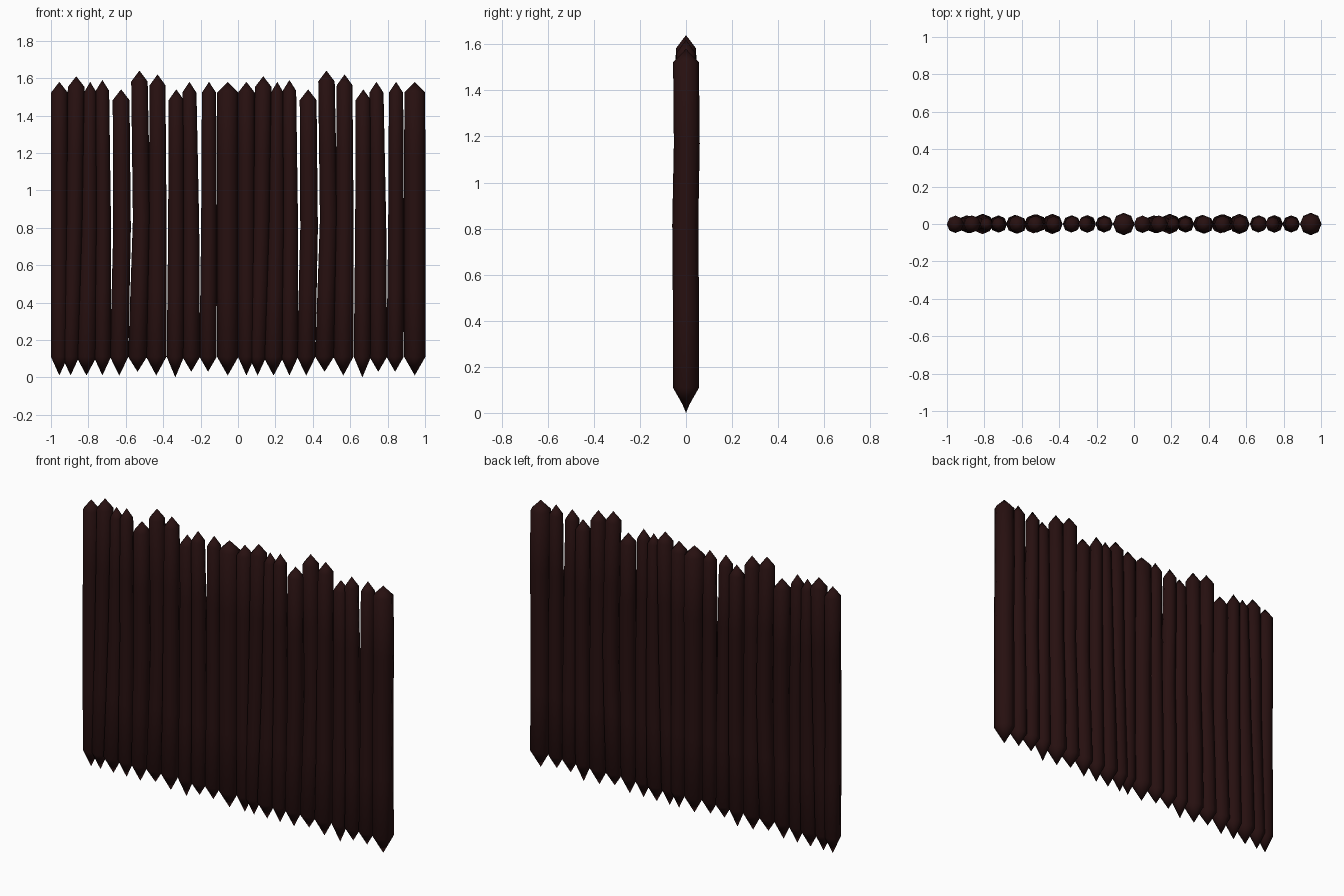
import bpy
import bmesh
import math
import random

random.seed(4)

default_cube = bpy.data.objects.get("Cube")
if default_cube:
    bpy.data.objects.remove(default_cube, do_unlink=True)

# Dark wood material
wood = bpy.data.materials.new("dark wood")
wood.use_nodes = True
wood_colour = (0.020, 0.005, 0.005, 1)
wood.diffuse_color = wood_colour
wood.node_tree.nodes["Principled BSDF"].inputs["Base Color"].default_value = wood_colour

SIDES = 8
SHOULDER_LOW = 0.11      # where the lower point starts
PANEL_WIDTH = 1.0

# Stakes of one panel: x at foot, middle and head, foot radius, head radius,
# height of the lower point and of the upper point
STAKES = [
    (-.955, -.955, -.955, .045, .045, .01, 1.58),
    (-.895, -.875, -.865, .046, .045, .01, 1.61),
    (-.81, -.795, -.79, .054, .034, .01, 1.58),
    (-.725, -.72, -.725, .046, .036, .01, 1.59),
    (-.635, -.62, -.625, .049, .045, .01, 1.54),
    (-.537, -.515, -.527, .05, .044, .03, 1.64),
    (-.437, -.43, -.43, .054, .042, .01, 1.62),
    (-.335, -.33, -.33, .046, .041, 0, 1.54),
    (-.25, -.25, -.26, .047, .038, .03, 1.58),
    (-.16, -.155, -.155, .046, .038, .03, 1.58),
    (-.055, -.055, -.055, .057, .056, .01, 1.58),
]


def mix(a, b, t):
    return a + (b - a) * t


def stake_mesh(name, foot, middle, head, foot_radius, head_radius, low, high):
    """A slightly crooked tapered pole with a point at each end."""
    bm = bmesh.new()
    shoulder_high = high - 0.058
    rings = []
    for step in range(5):
        t = step / 4
        z = mix(SHOULDER_LOW, shoulder_high, t)
        x = mix(foot, middle, t * 2) if t < 0.5 else mix(middle, head, t * 2 - 1)
        radius = mix(foot_radius, head_radius, t)
        # Small bends in depth along the middle of the pole
        y = random.uniform(-0.004, 0.004) if 0 < step < 4 else 0
        rings.append([
            bm.verts.new((x + radius * math.cos(a), y + radius * math.sin(a), z))
            for a in (math.tau * i / SIDES for i in range(SIDES))
        ])
    bottom = bm.verts.new((foot, 0, low))
    top = bm.verts.new((head, 0, high))

    # Sides between the rings, then the two points
    for i in range(SIDES):
        j = (i + 1) % SIDES
        for lower, upper in zip(rings, rings[1:]):
            bm.faces.new((lower[i], lower[j], upper[j], upper[i]))
        bm.faces.new((rings[0][j], rings[0][i], bottom))
        bm.faces.new((rings[-1][i], rings[-1][j], top))
    bmesh.ops.recalc_face_normals(bm, faces=bm.faces)

    mesh = bpy.data.meshes.new(name)
    bm.to_mesh(mesh)
    bm.free()
    mesh.materials.append(wood)
    return mesh


# Each stake appears once in the right panel and once in the left panel
bpy.ops.object.select_all(action="DESELECT")
for number, shape in enumerate(STAKES, 1):
    mesh = stake_mesh(f"stake_{number}", *shape)
    for panel, side in enumerate(("right", "left")):
        stake = bpy.data.objects.new(f"{side}_panel_stake_{number}", mesh)
        stake.location.x = panel * PANEL_WIDTH
        bpy.context.collection.objects.link(stake)
        if panel == 0:
            stake.select_set(True)
            bpy.context.view_layer.objects.active = stake

# Rounded poles with crisp cut points
bpy.ops.object.shade_smooth_by_angle(angle=math.radians(47))
